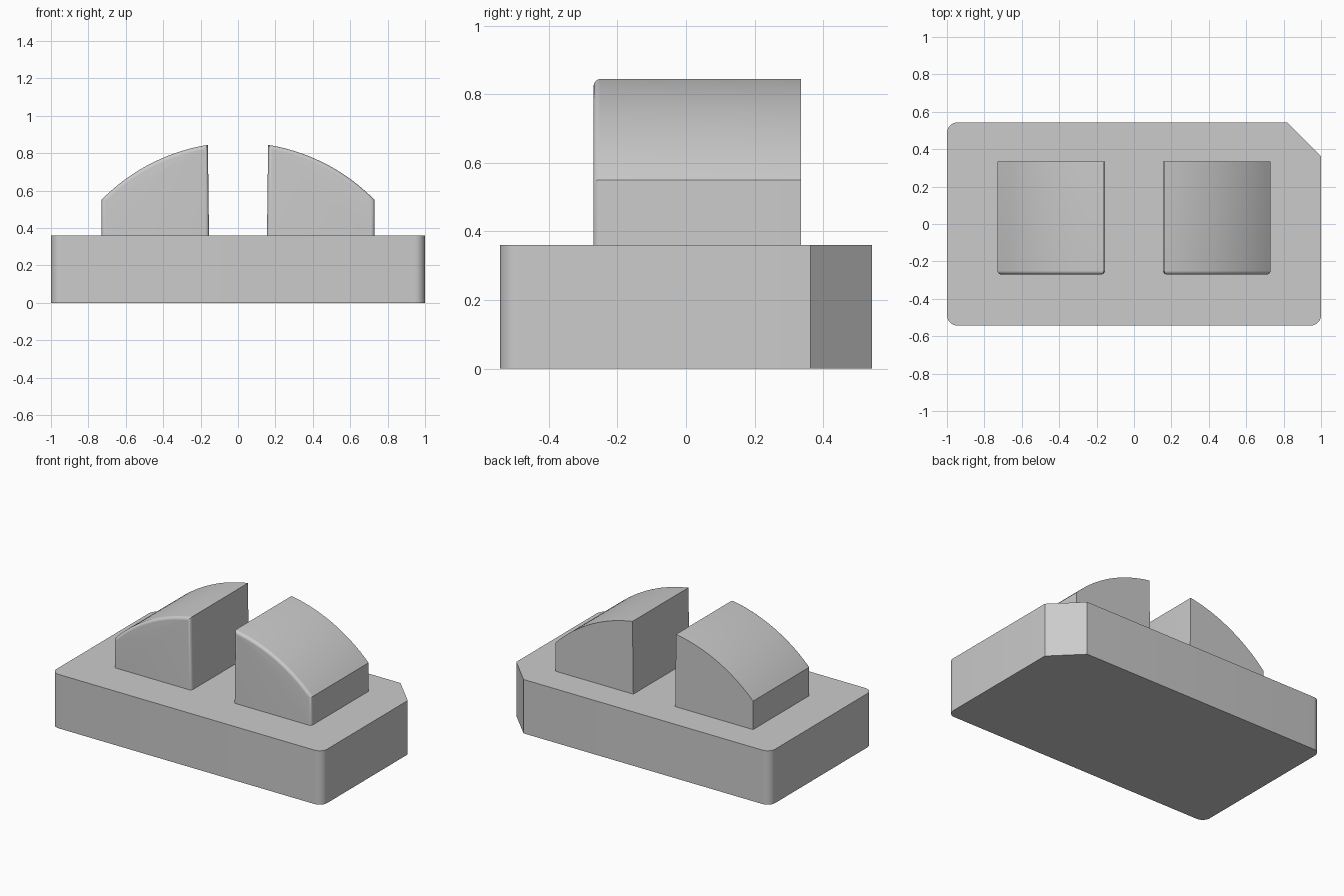
import bpy
import bmesh
from math import radians, sqrt

cube = bpy.data.objects.get("Cube")
if cube:
    bpy.data.objects.remove(cube, do_unlink=True)

# Single matte grey material
grey = bpy.data.materials.new("light_grey")
grey.use_nodes = True
colour = (0.6, 0.6, 0.6, 1)
grey.diffuse_color = colour
grey.node_tree.nodes["Principled BSDF"].inputs["Base Color"].default_value = colour


def prism(name, outline, direction, pick_edge, radius):
    """Extrude an outline along direction, then round the picked edges."""
    bm = bmesh.new()
    face = bm.faces.new([bm.verts.new(p) for p in outline])
    grown = bmesh.ops.extrude_face_region(bm, geom=[face], use_keep_orig=True)
    moved = [v for v in grown["geom"] if isinstance(v, bmesh.types.BMVert)]
    bmesh.ops.translate(bm, verts=moved, vec=direction)
    bmesh.ops.recalc_face_normals(bm, faces=bm.faces)
    edges = [e for e in bm.edges if pick_edge(*(v.co for v in e.verts))]
    bmesh.ops.bevel(bm, geom=edges, offset=radius, segments=7, profile=0.5,
                    affect='EDGES', clamp_overlap=True)
    bmesh.ops.recalc_face_normals(bm, faces=bm.faces)
    mesh = bpy.data.meshes.new(name)
    bm.to_mesh(mesh)
    bm.free()
    mesh.materials.append(grey)
    obj = bpy.data.objects.new(name, mesh)
    bpy.context.collection.objects.link(obj)
    bpy.ops.object.select_all(action='DESELECT')
    obj.select_set(True)
    bpy.context.view_layer.objects.active = obj
    bpy.ops.object.shade_smooth_by_angle(angle=radians(30))
    return obj


# Base slab: one corner cut off, the other three vertical corners rounded
W, D, H, CUT = 1.0, 0.543, 0.36, 0.18


def base_corner(a, b):
    upright = abs(a.z - b.z) > 0.1
    cut_corner = a.x > 0.5 and a.y > 0
    return upright and not cut_corner


prism("base", [(-W, -D, 0), (W, -D, 0), (W, D - CUT, 0), (W - CUT, D, 0), (-W, D, 0)],
      (0, 0, H), base_corner, 0.055)

# Two jaw blocks sharing one arched crown, rounded around the front face
INNER, OUTER, FRONT, BACK = 0.155, 0.73, -0.27, 0.335
CENTRE_Z, ARCH = -0.165, 1.022
STEPS = 24


def front_rim(a, b):
    on_front = max(a.y, b.y) < FRONT + 0.001
    on_floor = max(a.z, b.z) < H + 0.001
    return on_front and not on_floor


for side, name in ((1, "left_jaw"), (-1, "right_jaw")):
    top_inner = INNER + 0.006
    xs = [OUTER + (top_inner - OUTER) * i / STEPS for i in range(STEPS + 1)]
    crown = [(side * x, FRONT, CENTRE_Z + sqrt(ARCH ** 2 - x ** 2)) for x in xs]
    outline = [(side * INNER, FRONT, H), (side * OUTER, FRONT, H)] + crown
    prism(name, outline, (0, BACK - FRONT, 0), front_rim, 0.058)
